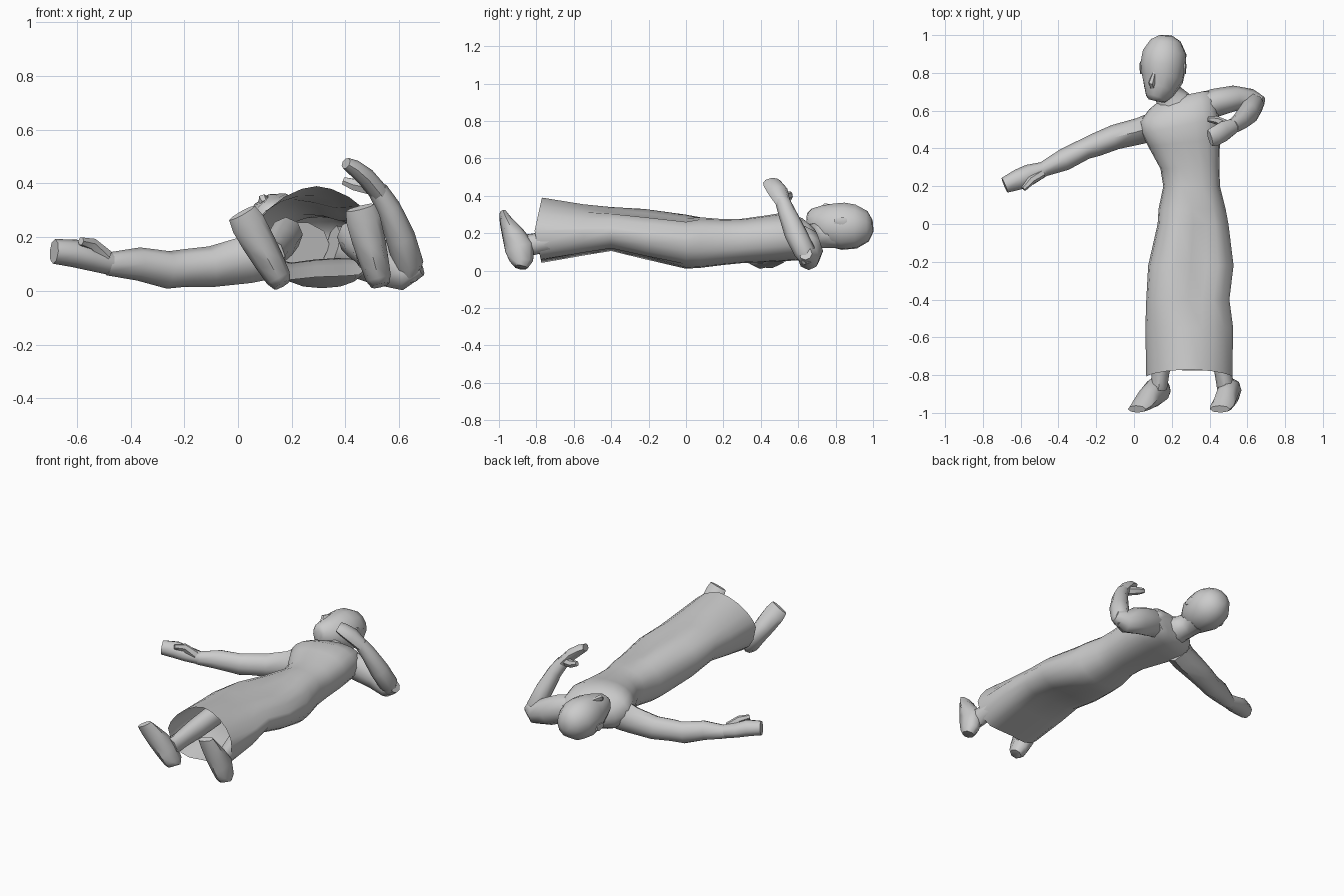
import bpy
from math import cos, sin, pi, copysign
from mathutils import Vector


def loft(name, rings, cap0=True, cap1=True, angle=0.9):
    n = len(rings[0])
    verts = [p for r in rings for p in r]
    faces = [(i * n + j, i * n + (j + 1) % n, (i + 1) * n + (j + 1) % n, (i + 1) * n + j)
             for i in range(len(rings) - 1) for j in range(n)]
    if cap0:
        faces.append(tuple(reversed(range(n))))
    if cap1:
        faces.append(tuple(range(len(verts) - n, len(verts))))
    me = bpy.data.meshes.new(name)
    me.from_pydata(verts, [], faces)
    ob = bpy.data.objects.new(name, me)
    bpy.context.collection.objects.link(ob)
    bpy.ops.object.select_all(action='DESELECT')
    ob.select_set(True)
    bpy.context.view_layer.objects.active = ob
    bpy.ops.object.mode_set(mode='EDIT')
    bpy.ops.mesh.select_all(action='SELECT')
    bpy.ops.mesh.normals_make_consistent(inside=False)
    bpy.ops.object.mode_set(mode='OBJECT')
    bpy.ops.object.shade_smooth_by_angle(angle=angle)
    return ob


def tube(name, pts, hint=(0, 0, 1), n=8):
    """pts: (x, y, z, half width, half height along hint)"""
    c = [Vector(p[:3]) for p in pts]
    rings = []
    for i, p in enumerate(pts):
        t = (c[min(i + 1, len(c) - 1)] - c[max(i - 1, 0)]).normalized()
        v = Vector(hint)
        v = (v - t * v.dot(t)).normalized()
        u = t.cross(v)
        rings.append([c[i] + u * p[3] * cos(2 * pi * j / n) + v * p[4] * sin(2 * pi * j / n)
                      for j in range(n)])
    return loft(name, rings)


# Gown: y, x range, z range, slope, crease depth, side tilt, top and bottom exponents
sections = [
    (-0.79, 0.065, 0.52, 0.035, 0.39, 0, 0, 0.0, 1.2, 0.7),
    (-0.55, 0.06, 0.525, 0.075, 0.36, 0, 0.01, 0.03, 1.05, 0.75),
    (-0.40, 0.065, 0.505, 0.10, 0.345, 0, 0.03, 0.03, 0.9, 0.8),
    (-0.22, 0.075, 0.527, 0.055, 0.335, 0, 0.05, 0.04, 0.85, 0.85),
    (0.00, 0.125, 0.50, 0.01, 0.305, 0, 0.045, 0.03, 0.85, 0.85),
    (0.08, 0.13, 0.485, 0.015, 0.29, 0, 0.01, 0.01, 0.85, 0.85),
    (0.20, 0.155, 0.455, 0.03, 0.275, 0, 0, 0, 0.85, 0.85),
    (0.30, 0.14, 0.452, 0.04, 0.277, 0.05, 0, 0, 0.85, 0.85),
    (0.43, 0.075, 0.455, 0.045, 0.295, 0.1, 0, 0, 0.85, 0.85),
    (0.52, 0.04, 0.45, 0.05, 0.31, 0.2, 0, 0, 0.85, 0.85),
    (0.60, 0.03, 0.43, 0.055, 0.285, 0.3, 0, 0, 0.85, 0.85),
    (0.655, 0.08, 0.40, 0.075, 0.24, 0.3, 0, 0, 0.85, 0.85),
    (0.68, 0.14, 0.37, 0.11, 0.205, 0.2, 0, 0, 0.85, 0.85),
]
N = 20
rings = []
for y, x0, x1, z0, z1, slope, dent, tilt, et, eb in sections:
    ring = []
    for j in range(N):
        a = 2 * pi * j / N
        e = et if sin(a) >= 0 else eb
        ca = copysign(abs(cos(a)) ** e, cos(a))
        sa = copysign(abs(sin(a)) ** e, sin(a))
        dx = ca * (x1 - x0) / 2
        z = (z0 + z1) / 2 + sa * (z1 - z0) / 2
        crease = max(0, 1 - abs(ca - 0.2) / 0.45)
        if sa > 0.1:
            z -= dent * crease + tilt * max(0, ca)
        elif sa < -0.1 and y < -0.1:
            z += 0.03 * crease
        ring.append((dx + (x0 + x1) / 2, y + slope * dx, z))
    rings.append(ring)
# hem bows out slightly at mid height
rings[0] = [(x, y - 0.02 + 0.22 * abs(z - 0.21), z) for x, y, z in rings[0]]
loft("gown", rings, cap0=False)

# Head, nose, ears and neck
tube("head", [(0.17, 0.998, 0.24, 0.035, 0.035), (0.168, 0.972, 0.238, 0.08, 0.085),
              (0.162, 0.91, 0.235, 0.117, 0.12), (0.155, 0.84, 0.237, 0.122, 0.13),
              (0.15, 0.77, 0.245, 0.112, 0.118), (0.132, 0.71, 0.262, 0.085, 0.092),
              (0.115, 0.665, 0.275, 0.055, 0.06), (0.112, 0.652, 0.275, 0.035, 0.035)],
     hint=(-0.35, 0, 1), n=12)
tube("nose", [(0.112, 0.81, 0.34, 0.01, 0.01), (0.095, 0.745, 0.337, 0.02, 0.024),
              (0.1, 0.725, 0.325, 0.016, 0.015)], hint=(-0.35, 0, 1), n=6)
for name, x, z in (("left_ear", 0.04, 0.2), ("right_ear", 0.266, 0.265)):
    tube(name, [(x, 0.86, z, 0.008, 0.015), (x, 0.84, z, 0.012, 0.026),
                (x, 0.795, z, 0.008, 0.014)], n=6)
tube("neck", [(0.17, 0.79, 0.2, 0.085, 0.085), (0.175, 0.71, 0.19, 0.072, 0.075),
              (0.2, 0.665, 0.175, 0.085, 0.075), (0.22, 0.61, 0.17, 0.13, 0.09)], n=10)

# Outstretched arm and hand
tube("outstretched_arm", [(0.1, 0.515, 0.14, 0.075, 0.1), (0.03, 0.492, 0.115, 0.07, 0.088),
                          (-0.1, 0.46, 0.09, 0.066, 0.076), (-0.2, 0.42, 0.085, 0.062, 0.07),
                          (-0.26, 0.397, 0.078, 0.056, 0.07), (-0.37, 0.34, 0.1, 0.058, 0.062),
                          (-0.49, 0.285, 0.1, 0.038, 0.042)])
tube("outstretched_hand", [(-0.47, 0.293, 0.1, 0.038, 0.042), (-0.55, 0.262, 0.12, 0.055, 0.045),
                           (-0.61, 0.236, 0.14, 0.055, 0.052), (-0.685, 0.205, 0.147, 0.042, 0.046)])
tube("outstretched_thumb", [(-0.49, 0.265, 0.125, 0.024, 0.03), (-0.545, 0.23, 0.175, 0.022, 0.024),
                            (-0.585, 0.185, 0.185, 0.014, 0.016)], n=6)

# Bent arm and raised hand
tube("bent_upper_arm", [(0.35, 0.615, 0.165, 0.075, 0.08), (0.43, 0.642, 0.145, 0.075, 0.09),
                        (0.53, 0.665, 0.105, 0.068, 0.085), (0.62, 0.655, 0.068, 0.06, 0.066),
                        (0.68, 0.64, 0.09, 0.035, 0.035)])
tube("bent_forearm", [(0.635, 0.655, 0.04, 0.035, 0.03), (0.635, 0.635, 0.1, 0.056, 0.058),
                      (0.605, 0.585, 0.2, 0.055, 0.06), (0.56, 0.54, 0.31, 0.045, 0.048),
                      (0.52, 0.515, 0.375, 0.038, 0.04)], hint=(0, 1, 0))
tube("raised_hand", [(0.53, 0.52, 0.36, 0.036, 0.04), (0.475, 0.49, 0.425, 0.035, 0.055),
                     (0.43, 0.465, 0.46, 0.03, 0.052), (0.402, 0.455, 0.475, 0.022, 0.045)],
     hint=(0, 1, 0))
tube("raised_thumb", [(0.49, 0.525, 0.385, 0.025, 0.028), (0.435, 0.55, 0.395, 0.022, 0.024),
                      (0.392, 0.555, 0.41, 0.014, 0.016)], n=6)


# Shins and upturned feet
def leg(side, heel, toe, ankle, knee):
    h, t, a, k = Vector(heel), Vector(toe), Vector(ankle), Vector(knee)
    stations = [(0.0, 0.034, 0.04, 0), (0.1, 0.048, 0.062, 0.015), (0.35, 0.056, 0.08, 0.03),
                (0.6, 0.062, 0.06, 0.018), (0.85, 0.064, 0.034, 0.004), (1.0, 0.055, 0.02, 0)]
    foot = [(*(h.lerp(t, f) + Vector((0, dy, 0))), w, d) for f, w, d, dy in stations]
    tube(side + "_foot", foot, hint=(0, 1, 0))
    tube(side + "_shin", [(*a, 0.045, 0.06), (*a.lerp(k, 0.22), 0.046, 0.055),
                          (*a.lerp(k, 0.6), 0.058, 0.064), (*k, 0.062, 0.066)])


leg("left", (0.165, -0.885, 0.022), (0.015, -0.98, 0.29), (0.13, -0.87, 0.13), (0.18, -0.5, 0.21))
leg("right", (0.53, -0.885, 0.02), (0.455, -0.98, 0.31), (0.485, -0.87, 0.13), (0.43, -0.5, 0.2))
